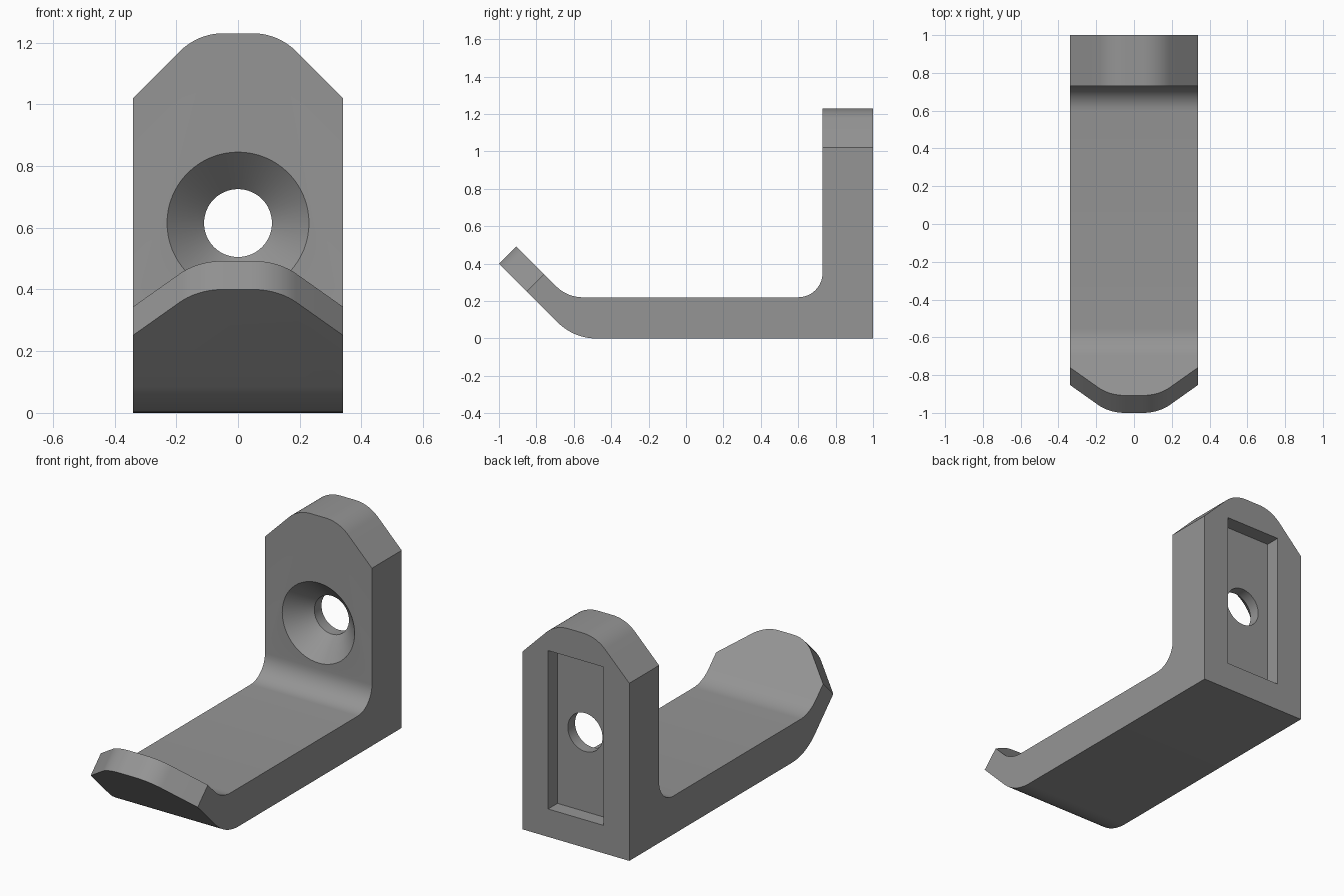
import bpy, bmesh, math
from mathutils import Vector

if "Cube" in bpy.data.objects:
    bpy.data.objects.remove(bpy.data.objects["Cube"])

grey = bpy.data.materials.new("grey")
grey.diffuse_color = (0.3, 0.3, 0.3, 1)
grey.use_nodes = True
grey.node_tree.nodes["Principled BSDF"].inputs["Base Color"].default_value = grey.diffuse_color
S = math.sqrt(0.5)


def fillet(prev, corner, nxt, r, n=10):
    """Points of a rounded corner, from the prev side to the nxt side."""
    p, c, q = Vector(prev), Vector(corner), Vector(nxt)
    a, b = (p - c).normalized(), (q - c).normalized()
    half = a.angle(b) / 2
    mid = c + (a + b).normalized() * r / math.sin(half)
    start, end = c + a * r / math.tan(half) - mid, c + b * r / math.tan(half) - mid
    sweep = math.pi - 2 * half
    return [mid + (start * math.sin((1 - i / n) * sweep) + end * math.sin(i / n * sweep)) / math.sin(sweep)
            for i in range(n + 1)]


def prism(name, points, extrude):
    """Solid made by sweeping a flat outline along a vector."""
    bm = bmesh.new()
    face = bm.faces.new([bm.verts.new(p) for p in points])
    new = bmesh.ops.extrude_face_region(bm, geom=[face])["geom"]
    bmesh.ops.translate(bm, vec=extrude, verts=[v for v in new if isinstance(v, bmesh.types.BMVert)])
    bmesh.ops.recalc_face_normals(bm, faces=bm.faces)
    mesh = bpy.data.meshes.new(name)
    bm.to_mesh(mesh)
    bm.free()
    mesh.materials.append(grey)
    obj = bpy.data.objects.new(name, mesh)
    bpy.context.collection.objects.link(obj)
    return obj


# Hook body: side profile (y, z) swept across the width
W = 0.34
side = [(1, 0), (1, 1.23), (0.73, 1.23)]
side += fillet((0.73, 1.23), (0.73, 0.22), (-0.635, 0.22), 0.13)
side += fillet((0.73, 0.22), (-0.635, 0.22), (-0.9075, 0.4925), 0.2)
side += [(-0.9075, 0.4925), (-1, 0.4)]
side += fillet((-1, 0.4), (-0.6, 0), (1, 0), 0.29)
hook = prism("wall_hook", [(-W, y, z) for y, z in side], (2 * W, 0, 0))

# Corner cutters: outline (x, height above the tip) outside the rounded 45 degree chamfer
corner = [(0.6, -0.47)] + fillet((0.6, -0.47), (0.13, 0), (-0.5, 0), 0.2)
corner += [(corner[-1][0], 0.2), (0.6, 0.2)]
cutters = []
for s in (-1, 1):
    cutters.append(prism("post_corner_cutter", [(s * x, 0.6, 1.23 + h) for x, h in corner], (0, 0.6, 0)))
    cutters.append(prism("lip_corner_cutter",
                         [(s * x, -1.03 - h * S, 0.37 + h * S) for x, h in corner], (0, 0.16, 0.16)))

# Recess in the back of the post
cutters.append(prism("recess_cutter", [(-0.176, 0.915, 0.16), (0.176, 0.915, 0.16),
                                       (0.176, 0.915, 1.07), (-0.176, 0.915, 1.07)], (0, 0.2, 0)))

# Countersunk screw hole: turned profile of (y, radius)
rings, n = [(0.68, 0.28), (0.85, 0.11), (1.1, 0.11)], 64
bm = bmesh.new()
loops = [[bm.verts.new((r * math.cos(2 * math.pi * i / n), y, 0.615 + r * math.sin(2 * math.pi * i / n)))
          for i in range(n)] for y, r in rings]
for a, b in zip(loops, loops[1:]):
    for i in range(n):
        j = (i + 1) % n
        bm.faces.new((a[i], a[j], b[j], b[i]))
bm.faces.new(loops[0])
bm.faces.new(loops[-1])
bmesh.ops.recalc_face_normals(bm, faces=bm.faces)
mesh = bpy.data.meshes.new("screw_hole_cutter")
bm.to_mesh(mesh)
bm.free()
mesh.materials.append(grey)
hole = bpy.data.objects.new("screw_hole_cutter", mesh)
bpy.context.collection.objects.link(hole)
cutters.append(hole)

# Cut the body, then drop the helpers
bpy.context.view_layer.objects.active = hook
hook.select_set(True)
for c in cutters:
    mod = hook.modifiers.new("cut", "BOOLEAN")
    mod.operation, mod.solver, mod.object = "DIFFERENCE", "EXACT", c
    c.hide_render = True
    bpy.ops.object.modifier_apply(modifier=mod.name)
    bpy.data.objects.remove(c)
bpy.ops.object.shade_smooth_by_angle(angle=math.radians(30))
